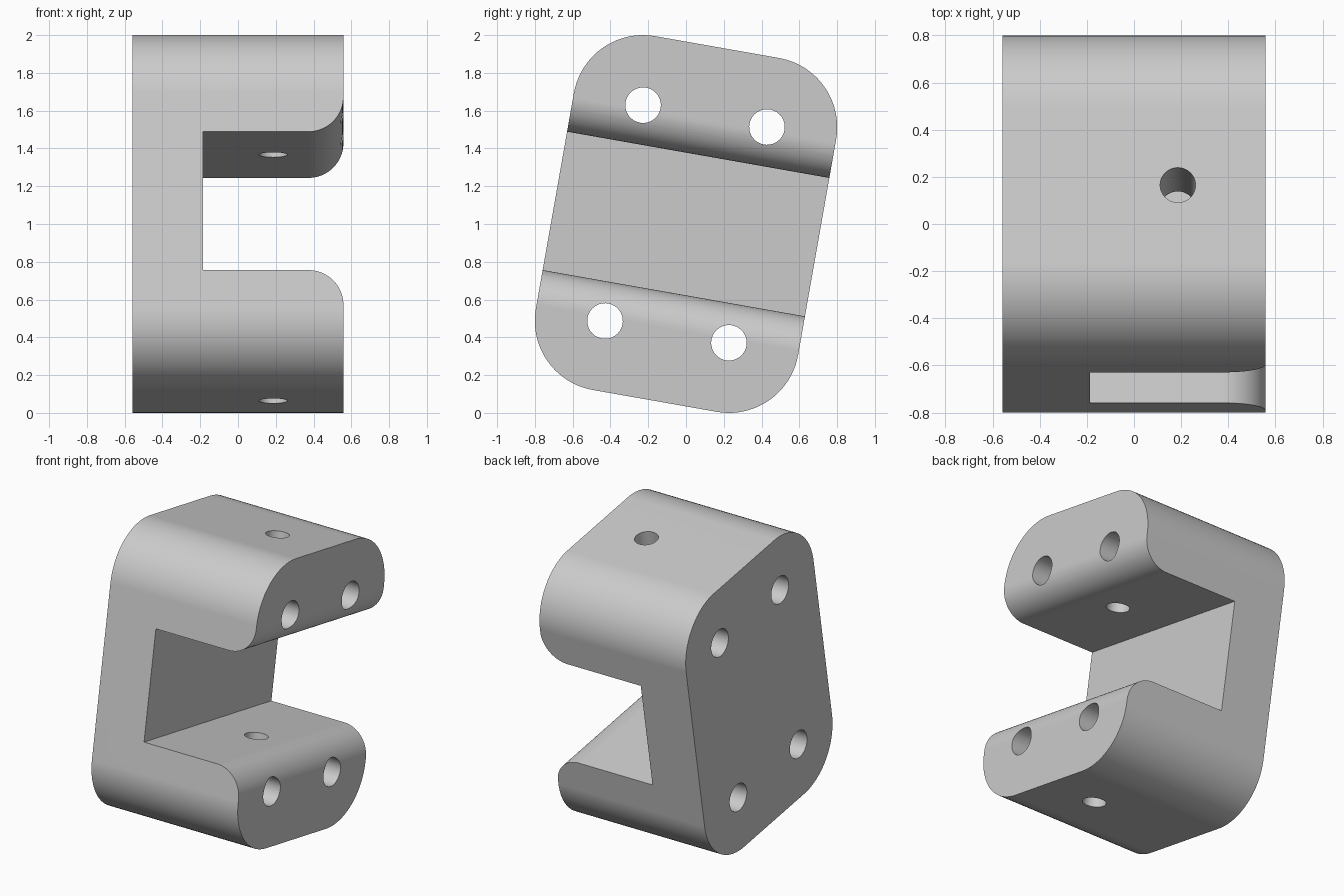
import bpy, bmesh, math
from math import radians, cos, sin
from mathutils import Matrix, Vector

cube = bpy.data.objects.get("Cube")
if cube:
    bpy.data.objects.remove(cube, do_unlink=True)

U = 0.372                  # wall thickness, corner radius and half slot height
HX = 1.5 * U               # half sizes of the block
HY, HZ = 0.705, 0.951
LIP = U / 2                # rounding of the slot mouth
TILT = Matrix.Translation((0, 0, 1)) @ Matrix.Rotation(radians(-10), 4, 'X')

grey = bpy.data.materials.new("light grey")
grey.use_nodes = True
colour = (0.6, 0.6, 0.6, 1)
grey.diffuse_color = colour
grey.node_tree.nodes["Principled BSDF"].inputs["Base Color"].default_value = colour


def arc(cx, cy, r, start, end, steps=20):
    angles = [radians(start + (end - start) * i / steps) for i in range(steps + 1)]
    return [(cx + r * cos(a), cy + r * sin(a)) for a in angles]


def extrude(name, points, direction):
    """Turn a closed outline into a prism along the given vector."""
    bm = bmesh.new()
    face = bm.faces.new([bm.verts.new(p) for p in points])
    out = bmesh.ops.extrude_face_region(bm, geom=[face])
    moved = [g for g in out["geom"] if isinstance(g, bmesh.types.BMVert)]
    bmesh.ops.translate(bm, verts=moved, vec=Vector(direction))
    bmesh.ops.recalc_face_normals(bm, faces=bm.faces[:])
    mesh = bpy.data.meshes.new(name)
    bm.to_mesh(mesh)
    bm.free()
    obj = bpy.data.objects.new(name, mesh)
    bpy.context.collection.objects.link(obj)
    mesh.materials.append(grey)
    obj.matrix_world = TILT
    return obj


def cut(target, cutter):
    cutter.hide_render = True
    mod = target.modifiers.new("cut", 'BOOLEAN')
    mod.operation = 'DIFFERENCE'
    mod.solver = 'EXACT'
    mod.object = cutter
    bpy.context.view_layer.objects.active = target
    bpy.ops.object.modifier_apply(modifier=mod.name)
    bpy.data.objects.remove(cutter, do_unlink=True)


# Block with four rounded corners
outline = []
for sy, sz, start in ((1, 1, 0), (-1, 1, 90), (-1, -1, 180), (1, -1, 270)):
    outline += arc(sy * (HY - U), sz * (HZ - U), U, start, start + 90)
bracket = extrude("clamp_bracket", [(-HX, y, z) for y, z in outline], (2 * HX, 0, 0))

# Slot with a flared mouth
half = [(-U / 2, U)] + arc(HX - LIP, U + LIP, LIP, -90, 0) + [(HX + 0.2, U + LIP)]
slot = half + [(x, -z) for x, z in reversed(half)]
cut(bracket, extrude("slot_cutter", [(x, -1, z) for x, z in slot], (0, 2, 0)))

# Four mounting holes through the back wall and arms
for y in (-0.333, 0.333):
    for z in (-0.58, 0.58):
        ring = arc(y, z, 0.094, 0, 360, 48)[:-1]
        cut(bracket, extrude("hole_cutter", [(-1, a, b) for a, b in ring], (2, 0, 0)))

# Pin hole through both arms
ring = arc(U / 2, 0, 0.075, 0, 360, 48)[:-1]
cut(bracket, extrude("pin_cutter", [(a, b, -1.2) for a, b in ring], (0, 0, 2.4)))

# Smooth curves, sharp edges
bpy.ops.object.select_all(action='DESELECT')
bracket.select_set(True)
bpy.context.view_layer.objects.active = bracket
bpy.ops.object.shade_smooth_by_angle(angle=radians(30))
weighted = bracket.modifiers.new("even_shading", 'WEIGHTED_NORMAL')
weighted.keep_sharp = True
